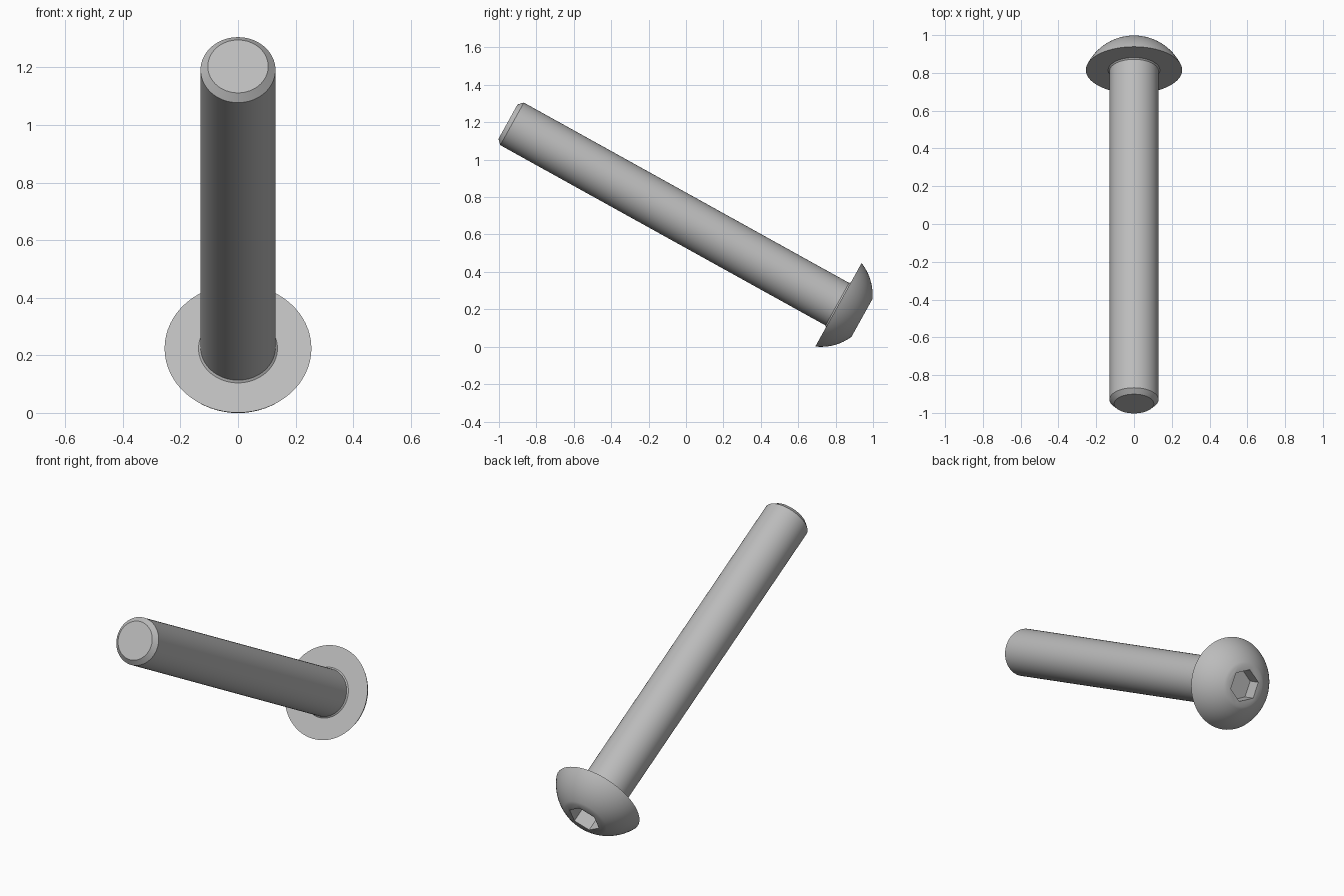
import bpy, bmesh, math
from mathutils import Vector

cube = bpy.data.objects.get("Cube")
if cube:
    bpy.data.objects.remove(cube)

TILT = math.radians(-119)            # local +z runs down the shaft to the head
SEAT = Vector((0, 0.815, 0.224))     # centre of the head's underside
SHAFT_R, LENGTH, CHAMFER, FILLET = 0.13, 2.02, 0.025, 0.007
HEAD_R, HEAD_H, FLAT_R = 0.255, 0.144, 0.116

steel = bpy.data.materials.new("grey steel")
steel.use_nodes = True
steel.diffuse_color = (0.5, 0.5, 0.5, 1)
steel.node_tree.nodes["Principled BSDF"].inputs["Base Color"].default_value = steel.diffuse_color


def lathe(name, profile, sides, start=0.0):
    """Revolve (radius, height) points about local z and cap both ends."""
    bm = bmesh.new()
    rings = []
    for r, h in profile:
        angles = [start + math.tau * i / sides for i in range(sides)]
        rings.append([bm.verts.new((r * math.cos(a), r * math.sin(a), h)) for a in angles])
    for low, high in zip(rings, rings[1:]):
        for i in range(sides):
            j = (i + 1) % sides
            bm.faces.new((low[i], low[j], high[j], high[i]))
    bm.faces.new(rings[0][::-1])
    bm.faces.new(rings[-1])
    mesh = bpy.data.meshes.new(name)
    bm.to_mesh(mesh)
    bm.free()
    mesh.materials.append(steel)
    obj = bpy.data.objects.new(name, mesh)
    bpy.context.collection.objects.link(obj)
    obj.location = SEAT
    obj.rotation_euler.x = TILT
    return obj


def smooth(obj):
    bpy.ops.object.select_all(action="DESELECT")
    obj.select_set(True)
    bpy.context.view_layer.objects.active = obj
    bpy.ops.object.shade_smooth_by_angle(angle=math.radians(30))


# Shaft with a chamfered tip and a small fillet under the head
shaft = lathe("shaft", [
    (SHAFT_R - CHAMFER, -LENGTH),
    (SHAFT_R, CHAMFER - LENGTH),
    (SHAFT_R, -FILLET),
    (SHAFT_R + FILLET, 0),
    (SHAFT_R + FILLET, 0.01),
], 64)
smooth(shaft)

# Domed head: a spherical arc ending in a small flat
drop = (HEAD_R**2 - FLAT_R**2 - HEAD_H**2) / (2 * HEAD_H)
ball = math.hypot(HEAD_R, drop)
a0, a1 = math.atan2(drop, HEAD_R), math.atan2(HEAD_H + drop, FLAT_R)
arc = [a0 + (a1 - a0) * i / 12 for i in range(13)]
head = lathe("head", [(ball * math.cos(a), ball * math.sin(a) - drop) for a in arc], 64)

# Hexagonal drive socket cut into the flat
cutter = lathe("socket_cutter", [(0.092, HEAD_H - 0.08), (0.092, HEAD_H + 0.1)], 6, math.pi / 6)
cutter.hide_render = True
cutter.hide_viewport = True
cut = head.modifiers.new("socket", "BOOLEAN")
cut.operation = "DIFFERENCE"
cut.solver = "EXACT"
cut.object = cutter
bpy.context.view_layer.update()
carved = bpy.data.meshes.new_from_object(head.evaluated_get(bpy.context.evaluated_depsgraph_get()))
head.modifiers.clear()
head.data = carved
bpy.data.objects.remove(cutter)
smooth(head)
